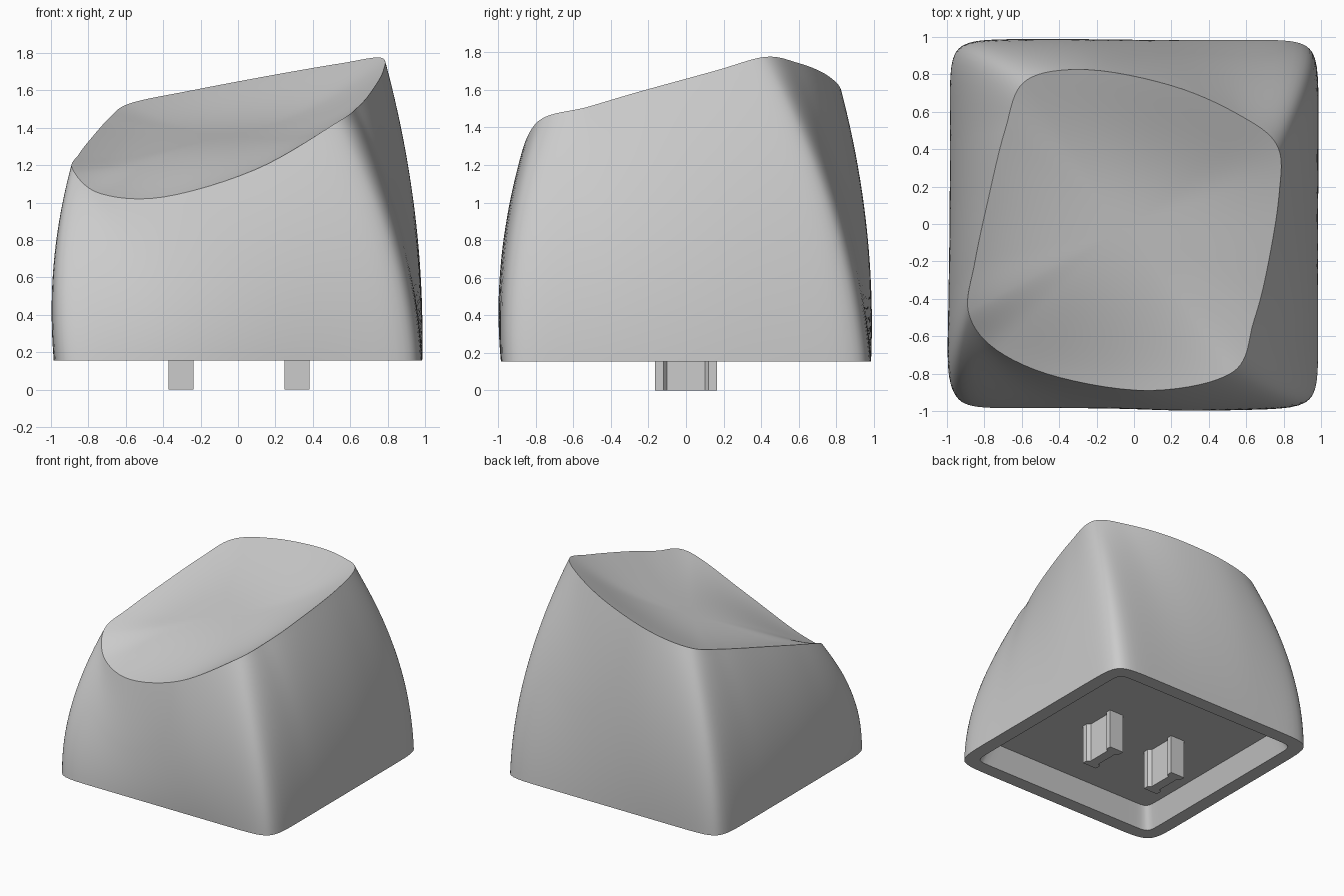
import bpy
import bmesh
from math import cos, sin, pi, radians
from mathutils import Vector

default_cube = bpy.data.objects.get("Cube")
if default_cube:
    bpy.data.objects.remove(default_cube, do_unlink=True)

PER_SIDE = 32      # samples along each wall
WALL_ROWS = 24
DISH_ROWS = 20
BASE_Z = 0.155
CAVITY_Z = 0.33

# Control points of the top rim, four per side, counterclockwise from front right
RIM = [Vector(p) for p in (
    (-.885, -.47, 1.18), (-.74, -.67, 1.05), (-.4, -.82, 1.03), (.1, -.89, 1.18),
    (.53, -.79, 1.43), (.64, -.52, 1.51), (.71, -.25, 1.59), (.775, .15, 1.70),
    (.765, .42, 1.775), (.55, .59, 1.745), (.2, .74, 1.685), (-.25, .825, 1.60),
    (-.58, .765, 1.53), (-.69, .5, 1.45), (-.78, .13, 1.35), (-.85, -.2, 1.26))]

plastic = bpy.data.materials.new("light grey plastic")
plastic.use_nodes = True
colour = (0.6, 0.6, 0.6, 1)
plastic.diffuse_color = colour
plastic.node_tree.nodes["Principled BSDF"].inputs["Base Color"].default_value = colour


def rim_point(t):
    """Smooth closed curve through the rim points, t counted in sides."""
    i, f = divmod(t * 4, 1)
    a, b, c, d = (RIM[(int(i) + k) % len(RIM)] for k in (-1, 0, 1, 2))
    return b + ((c - a) * f + (2 * a - 5 * b + 4 * c - d) * f**2
                + (3 * b - a - 3 * c + d) * f**3) / 2


def square_point(t, half, z, power=14):
    """Rounded square whose corners fall on whole values of t."""
    x, y = cos(pi * (t / 2 + 1.25)), sin(pi * (t / 2 + 1.25))
    r = half / (abs(x)**power + abs(y)**power) ** (1 / power)
    return Vector((x * r, y * r, z))


def wall_point(base, rim, t):
    """Bulging path from the bottom edge up to the rim."""
    mid = base * 1.08 + (rim - base) * 0.3
    mid.z = (base.z + rim.z) / 2
    return base * (1 - t)**2 + mid * 2 * t * (1 - t) + rim * t**2


def dish_point(rim, r):
    """Scooped top: a tilted plane that bends to meet the rim."""
    centre = Vector((-.05, -.02, 0))
    p = centre + (rim - centre) * r
    plane = 1.37 + 0.14 * p.x + 0.2 * p.y
    p.z = plane + (rim.z - plane) * r**3
    return p


def finish(name, bm):
    bmesh.ops.recalc_face_normals(bm, faces=bm.faces)
    mesh = bpy.data.meshes.new(name)
    bm.to_mesh(mesh)
    bm.free()
    mesh.materials.append(plastic)
    mesh.shade_smooth()
    mesh.set_sharp_from_angle(angle=radians(30))
    obj = bpy.data.objects.new(name, mesh)
    bpy.context.collection.objects.link(obj)
    return obj


# Samples gathered closer together near the corners
params = []
for side in range(4):
    for k in range(PER_SIDE):
        u = k / PER_SIDE
        params.append(side + 0.3 * u + 0.7 * u * u * (3 - 2 * u))

# Cap shell: cavity, bottom lip, bulging walls and scooped top
rim = [rim_point(t) for t in params]
base = [square_point(t, 0.985, BASE_Z) for t in params]
rings = [[square_point(t, 0.81, CAVITY_Z, 30) for t in params],
         [square_point(t, 0.87, BASE_Z, 30) for t in params]]
for row in range(WALL_ROWS + 1):
    rings.append([wall_point(b, r, row / WALL_ROWS) for b, r in zip(base, rim)])
for row in range(1, DISH_ROWS):
    rings.append([dish_point(r, 1 - row / DISH_ROWS) for r in rim])

bm = bmesh.new()
loops = [[bm.verts.new(p) for p in ring] for ring in rings]
count = len(params)
for lower, upper in zip(loops, loops[1:]):
    for i in range(count):
        j = (i + 1) % count
        bm.faces.new((lower[i], lower[j], upper[j], upper[i]))
bm.faces.new(loops[0])
bm.faces.new(loops[-1])
finish("cap_shell", bm)


# Mounting prongs with a shallow groove on both broad faces
def prong(name, x):
    quarter = [(.04, .1), (.066, .12), (.066, .165)]
    outline = quarter + [(-a, b) for a, b in reversed(quarter)]
    outline += [(-a, -b) for a, b in outline]
    bm = bmesh.new()
    face = bm.faces.new([bm.verts.new((x + a, b, 0)) for a, b in outline])
    top = bmesh.ops.extrude_face_region(bm, geom=[face])["geom"]
    bmesh.ops.translate(bm, vec=(0, 0, CAVITY_Z + 0.01),
                        verts=[v for v in top if isinstance(v, bmesh.types.BMVert)])
    finish(name, bm)


prong("left_prong", 0.315)
prong("right_prong", -0.305)
